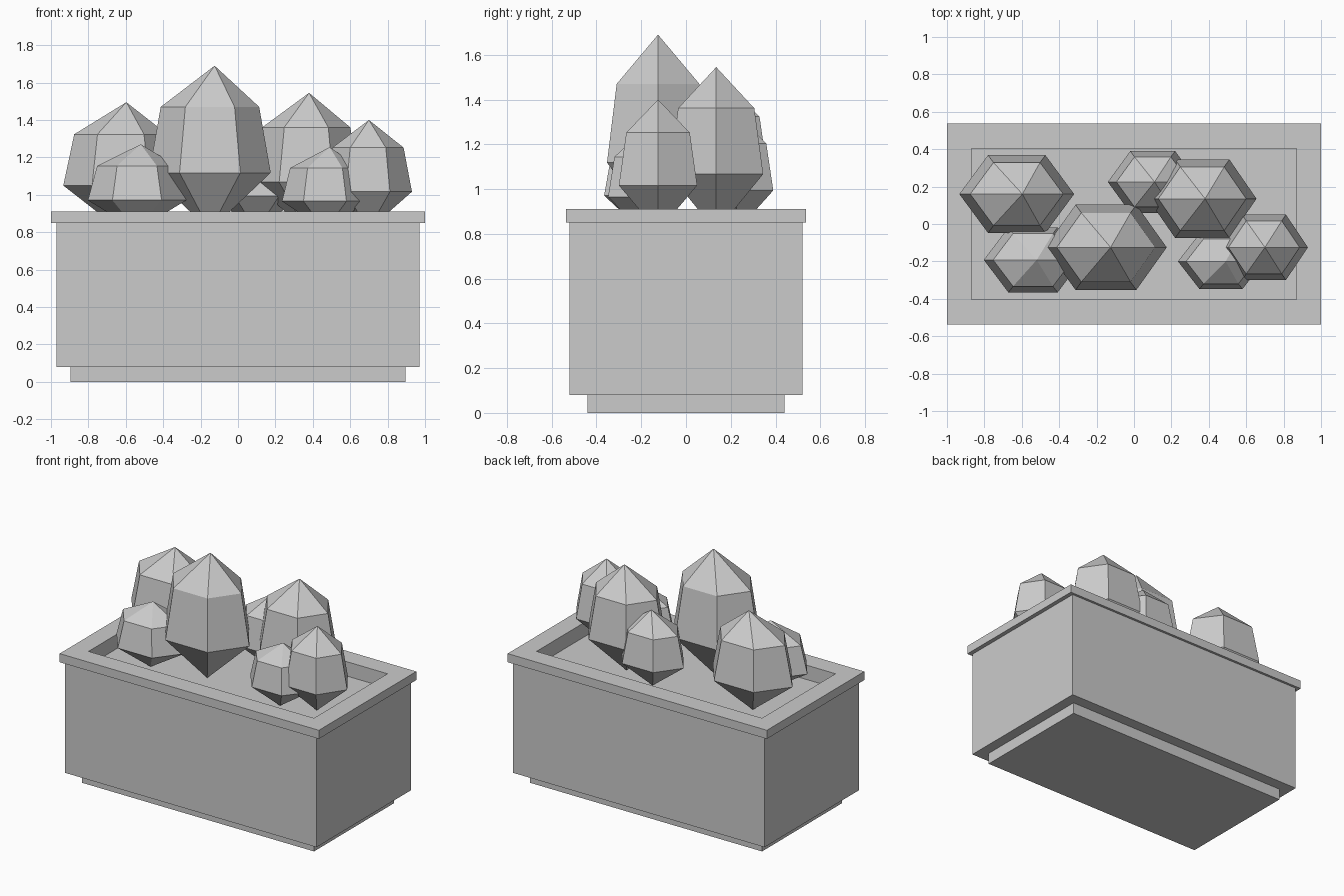
import bpy
import bmesh
from math import cos, sin, pi

cube = bpy.data.objects.get("Cube")
if cube:
    bpy.data.objects.remove(cube, do_unlink=True)

grey = bpy.data.materials.new("plain grey")
grey.use_nodes = True
colour = (0.6, 0.6, 0.6, 1)
grey.diffuse_color = colour
grey.node_tree.nodes["Principled BSDF"].inputs["Base Color"].default_value = colour


def finish(name, bm):
    bmesh.ops.recalc_face_normals(bm, faces=bm.faces[:])
    mesh = bpy.data.meshes.new(name)
    bm.to_mesh(mesh)
    bm.free()
    mesh.materials.append(grey)
    obj = bpy.data.objects.new(name, mesh)
    bpy.context.collection.objects.link(obj)
    return obj


def bridge(bm, lower, upper):
    n = len(lower)
    for i in range(n):
        j = (i + 1) % n
        bm.faces.new((lower[i], lower[j], upper[j], upper[i]))


def rectangle_loft(name, sections):
    """Closed solid through rectangles given as (half width, half depth, height)."""
    bm = bmesh.new()
    rings = [[bm.verts.new((sx * w, sy * d, z))
              for sx, sy in ((-1, -1), (1, -1), (1, 1), (-1, 1))]
             for w, d, z in sections]
    for lower, upper in zip(rings, rings[1:]):
        bridge(bm, lower, upper)
    bm.faces.new(rings[0][::-1])
    bm.faces.new(rings[-1])
    return finish(name, bm)


FLOOR = 0.81


def shrub(name, x, y, half_width, half_depth, top, lean):
    """Six-sided faceted bush: pointed foot, wide belt, narrower shoulder, peak."""
    bm = bmesh.new()
    height = top - FLOOR

    def ring(scale, level):
        return [bm.verts.new((x + scale * half_width * cos(i * pi / 3),
                              y + scale * half_depth * sin(i * pi / 3) / sin(pi / 3),
                              FLOOR + level * height)) for i in range(6)]

    foot = bm.verts.new((x, y, FLOOR))
    belt, shoulder = ring(1, 0.35), ring(0.81, 0.75)
    peak = bm.verts.new((x + lean, y, top))
    bridge(bm, belt, shoulder)
    for i in range(6):
        j = (i + 1) % 6
        bm.faces.new((foot, belt[j], belt[i]))
        bm.faces.new((shoulder[i], shoulder[j], peak))
    return finish(name, bm)


# Plinth under the planter
rectangle_loft("planter_base", [(0.895, 0.44, 0), (0.895, 0.44, 0.08)])

# Trough with overhanging rim and sunken soil bed
rectangle_loft("planter_trough", [
    (0.97, 0.52, 0.08), (0.97, 0.52, 0.85),
    (1, 0.537, 0.85), (1, 0.537, 0.91),
    (0.87, 0.405, 0.91), (0.87, 0.405, FLOOR)])

# Shrubs planted in the bed
shrub("shrub_centre", -0.15, -0.125, 0.325, 0.228, 1.69, 0.025)
shrub("shrub_back_right", -0.627, 0.16, 0.307, 0.208, 1.495, 0.03)
shrub("shrub_back_left", 0.365, 0.135, 0.29, 0.21, 1.545, 0.015)
shrub("shrub_far_left", 0.695, -0.125, 0.235, 0.175, 1.40, 0.005)
shrub("shrub_front_right", -0.54, -0.192, 0.263, 0.174, 1.27, 0.02)
shrub("shrub_front_left", 0.465, -0.2, 0.23, 0.148, 1.255, 0.025)
shrub("shrub_back_middle", 0.1, 0.225, 0.24, 0.165, 1.335, 0.01)
